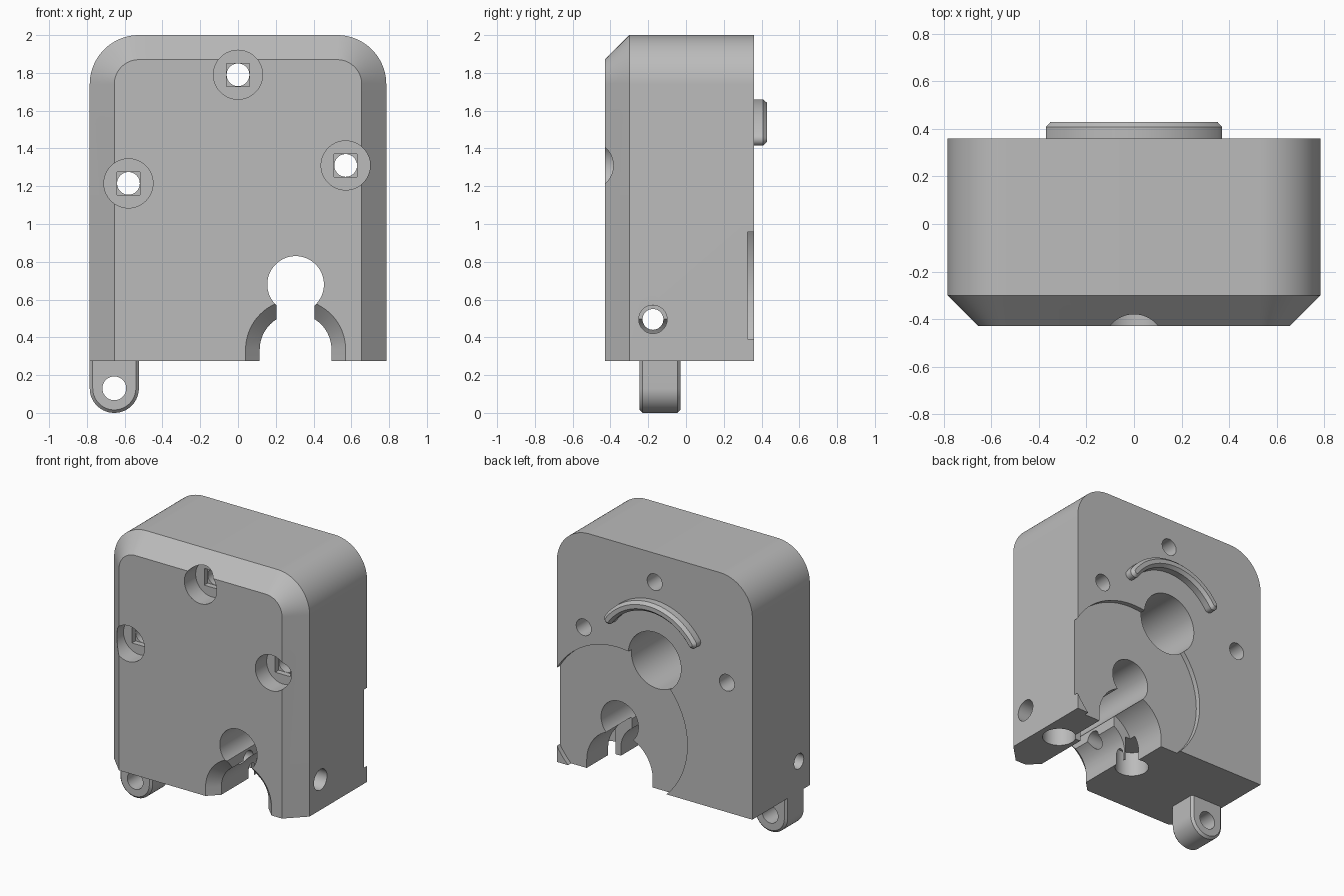
import bpy, bmesh
from math import sin, cos, pi, radians, asin
from mathutils import Matrix

cube = bpy.data.objects.get("Cube")
if cube:
    bpy.data.objects.remove(cube)

grey = bpy.data.materials.new("light grey plastic")
grey.use_nodes = True
grey.diffuse_color = (0.5, 0.5, 0.5, 1)
grey.node_tree.nodes["Principled BSDF"].inputs["Base Color"].default_value = (0.5, 0.5, 0.5, 1)


def finish(name, bm):
    bmesh.ops.recalc_face_normals(bm, faces=bm.faces)
    mesh = bpy.data.meshes.new(name)
    bm.to_mesh(mesh)
    bm.free()
    mesh.materials.append(grey)
    obj = bpy.data.objects.new(name, mesh)
    bpy.context.collection.objects.link(obj)
    return obj


def loft(name, sections):
    """Join matching (x, z) outlines placed at successive y positions."""
    bm = bmesh.new()
    rings = [[bm.verts.new((x, y, z)) for x, z in line] for y, line in sections]
    n = len(rings[0])
    for a, b in zip(rings, rings[1:]):
        for i in range(n):
            j = (i + 1) % n
            bm.faces.new((a[i], a[j], b[j], b[i]))
    bm.faces.new(rings[0])
    bm.faces.new(rings[-1])
    return finish(name, bm)


def arc(cx, cz, r, start, end, steps=24):
    angles = [radians(start + (end - start) * i / steps) for i in range(steps + 1)]
    return [(cx + r * cos(a), cz + r * sin(a)) for a in angles]


def circle(cx, cz, r):
    return arc(cx, cz, r, 0, 360, 64)[:-1]


def box(cx, cz, hx, hz):
    return [(cx - hx, cz - hz), (cx + hx, cz - hz), (cx + hx, cz + hz), (cx - hx, cz + hz)]


def dome(cx, cz, r, z_end):
    """Half round with straight legs running to z_end, above or below."""
    start = 0 if z_end < cz else 180
    line = arc(cx, cz, r, start, start + 180, 40)
    return line + [(line[-1][0], z_end), (line[0][0], z_end)]


def prism(outline, y0, y1):
    return loft("cutter", [(y0, outline), (y1, outline)])


def rod(axis, center, r, length):
    bm = bmesh.new()
    turn = Matrix.Rotation(pi / 2, 4, 'Y') if axis == 'X' else Matrix()
    bmesh.ops.create_cone(bm, cap_ends=True, segments=48, radius1=r, radius2=r,
                          depth=length, matrix=Matrix.Translation(center) @ turn)
    return finish("cutter", bm)


def cut(obj, cutters):
    bpy.context.view_layer.objects.active = obj
    for c in cutters:
        mod = obj.modifiers.new("cut", 'BOOLEAN')
        mod.operation = 'DIFFERENCE'
        mod.solver = 'EXACT'
        mod.object = c
        bpy.ops.object.modifier_apply(modifier=mod.name)
        bpy.data.objects.remove(c)


def smooth(obj):
    bpy.ops.object.select_all(action='DESELECT')
    obj.select_set(True)
    bpy.context.view_layer.objects.active = obj
    bpy.ops.object.shade_smooth_by_angle(angle=radians(30))


# Housing block: rounded top corners, front chamfer on the sides and top
def block_outline(inset):
    r, hx, base = 0.26 - inset, 0.525, 0.275
    return ([(-hx - r, base), (hx + r, base)]
            + arc(hx, 1.74, r, 0, 90) + arc(-hx, 1.74, r, 90, 180))


housing = loft("housing", [(-0.43, block_outline(0.13)), (-0.3, block_outline(0)),
                           (0.36, block_outline(0))])
cutters = []

# Counterbored screw holes with a square step
for x, z in ((0, 1.79), (-0.58, 1.215), (0.57, 1.31)):
    cutters += [prism(circle(x, z, 0.13), -0.6, -0.3),
                prism(box(x, z, 0.061, 0.061), -0.35, -0.26),
                prism(circle(x, z, 0.06), -0.5, 0.5)]

# Round recess and deep bore on the back
cutters += [prism(circle(0.3, 0.675, 0.5625), 0.325, 0.5),
            prism(circle(0, 1.215, 0.212), -0.2, 0.5)]

# Keyhole opening: bore, neck, arched slot, flared front and wide back pocket
px, pz = 0.305, 0.335
cutters += [prism(circle(px, 0.68, 0.15), -0.6, 0.5),
            prism(box(px, 0.54, 0.1, 0.06), -0.6, 0.5),
            prism(dome(px, pz, 0.19, 0.1), -0.6, 0.5),
            loft("cutter", [(-0.45, dome(px, pz, 0.285, 0.1)),
                            (-0.35, dome(px, pz, 0.185, 0.1))]),
            prism(dome(px, pz, 0.265, 0.1), 0.04, 0.5)]

# Cross bolt hole, wider on the left, and sockets in the underside
cutters += [rod('X', (0, -0.175, 0.495), 0.055, 2),
            rod('X', (0.65, -0.175, 0.495), 0.075, 0.6),
            rod('Z', (0.01, -0.01, 0.3), 0.11, 0.3),
            rod('Z', (0.635, -0.01, 0.3), 0.11, 0.3)]
cut(housing, cutters)
smooth(housing)

# Hinge lug under the right corner
lx, lz, bevel = -0.655, 0.13, 0.016
small, full = dome(lx, lz, 0.13 - bevel, 0.275), dome(lx, lz, 0.13, 0.275)
lug = loft("hinge_lug", [(-0.245, small), (-0.245 + bevel, full),
                         (-0.03 - bevel, full), (-0.03, small)])
cut(lug, [prism(circle(lx, lz, 0.063), -0.5, 0.3)])
smooth(lug)


# Curved rib with round ends on the back
def rib_outline(w):
    cz, r = 1.215, 0.41
    sweep = 55
    ex, ez = r * sin(radians(sweep)), cz + r * cos(radians(sweep))
    lo, hi = 90 - sweep, 90 + sweep
    return (arc(0, cz, r + w, lo, hi, 40) + arc(-ex, ez, w, hi, hi + 180, 12)[1:-1]
            + arc(0, cz, r - w, hi, lo, 40) + arc(ex, ez, w, lo - 180, lo, 12)[1:-1])


rib = loft("curved_rib", [(0.35, rib_outline(0.035)), (0.408, rib_outline(0.035)),
                          (0.43, rib_outline(0.015))])
smooth(rib)
